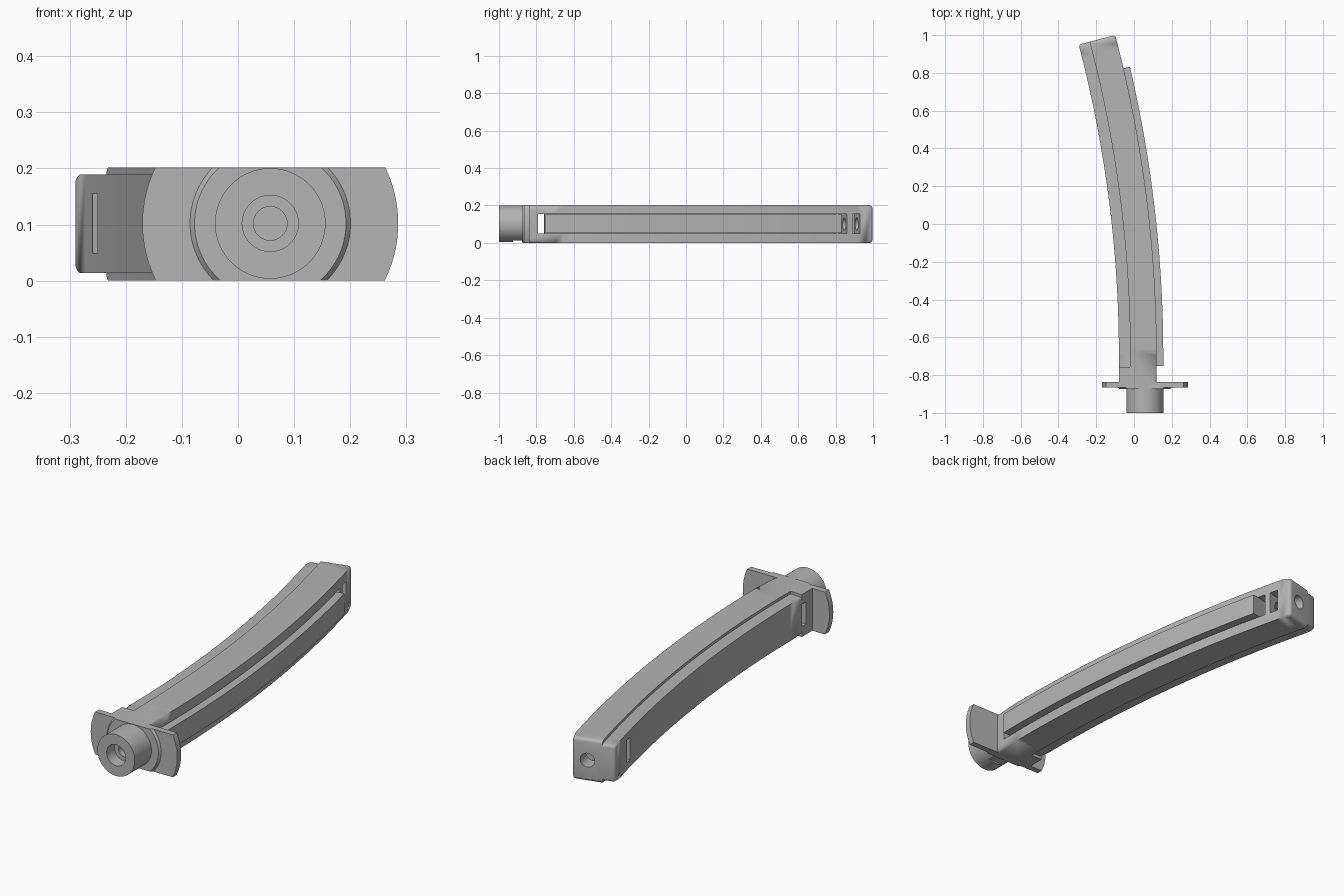
import bpy, bmesh
from math import sin, cos, pi
from mathutils import Vector, Matrix

cube = bpy.data.objects.get("Cube")
if cube:
    bpy.data.objects.remove(cube)

# Single matte grey
GREY = (0.46, 0.46, 0.46, 1)
grey = bpy.data.materials.new("matte_grey")
grey.use_nodes = True
grey.diffuse_color = GREY
grey.node_tree.nodes["Principled BSDF"].inputs["Base Color"].default_value = GREY

# The grip follows an arc: straight at the front, bending towards -x
CX, BEND_Y = -6.58, -0.70
R_IN, R_SPLIT, R_OUT = 6.50, 6.56, 6.70
END = 0.2566
HEIGHT = 0.202
MID = HEIGHT / 2


def on_arc(r, t, z):
    return Vector((CX + r * cos(t), BEND_Y + r * sin(t), z))


def finish(bm, name):
    bmesh.ops.recalc_face_normals(bm, faces=bm.faces)
    mesh = bpy.data.meshes.new(name)
    bm.to_mesh(mesh)
    bm.free()
    mesh.materials.append(grey)
    ob = bpy.data.objects.new(name, mesh)
    bpy.context.collection.objects.link(ob)
    return ob


def arc_bar(name, r0, r1, z0, z1, start_y=None, t0=0.0, t1=END,
            round_side=None, radius=0.0, round_end=True, steps=40):
    """Rectangular bar swept along the arc, optionally from a straight start."""
    bm = bmesh.new()
    corners = [(r0, z0), (r1, z0), (r1, z1), (r0, z1)]
    rings = []
    if start_y is not None:
        rings.append([bm.verts.new((CX + r, start_y, z)) for r, z in corners])
    if t1 is not None:
        for i in range(steps + 1):
            t = t0 + (t1 - t0) * i / steps
            rings.append([bm.verts.new(on_arc(r, t, z)) for r, z in corners])
    for a, b in zip(rings, rings[1:]):
        for k in range(4):
            j = (k + 1) % 4
            bm.faces.new((a[k], a[j], b[j], b[k]))
    bm.faces.new(rings[0])
    bm.faces.new(rings[-1])
    # Round the long edges of one side and the edges of the far end
    if round_side:
        ks = (1, 2) if round_side == "outer" else (0, 3)
        edges = [bm.edges.get((a[k], b[k])) for a, b in zip(rings, rings[1:]) for k in ks]
        if round_end:
            last = rings[-1]
            for k in range(4):
                j = (k + 1) % 4
                if k in ks or j in ks:
                    edges.append(bm.edges.get((last[k], last[j])))
        bmesh.ops.bevel(bm, geom=edges, offset=radius, segments=4,
                        profile=0.5, affect='EDGES')
    return finish(bm, name)


def box(name, lo, hi):
    bm = bmesh.new()
    bmesh.ops.create_cube(bm, size=1)
    lo, hi = Vector(lo), Vector(hi)
    for v in bm.verts:
        v.co = (lo + hi) / 2 + v.co * (hi - lo)
    return finish(bm, name)


def rod(name, a, b, radius):
    bm = bmesh.new()
    turn = (b - a).to_track_quat('Z', 'Y').to_matrix().to_4x4()
    bmesh.ops.create_cone(bm, cap_ends=True, segments=32, radius1=radius, radius2=radius,
                          depth=(b - a).length,
                          matrix=Matrix.Translation((a + b) / 2) @ turn)
    return finish(bm, name)


def lathe(name, profile, cx, cz, segments=96):
    """Closed (radius, y) profile turned about an axis along y."""
    bm = bmesh.new()
    rings = []
    for i in range(segments):
        a = 2 * pi * i / segments
        rings.append([bm.verts.new((cx + r * cos(a), y, cz + r * sin(a))) for r, y in profile])
    n = len(profile)
    for i in range(segments):
        a, b = rings[i], rings[(i + 1) % segments]
        for k in range(n):
            j = (k + 1) % n
            bm.faces.new((a[k], a[j], b[j], b[k]))
    return finish(bm, name)


def boolean(ob, cutters, mode='DIFFERENCE'):
    bpy.context.view_layer.objects.active = ob
    for c in cutters:
        c.hide_render = True
        mod = ob.modifiers.new("cut", 'BOOLEAN')
        mod.object, mod.operation, mod.solver = c, mode, 'EXACT'
        bpy.ops.object.modifier_apply(modifier=mod.name)


# Main shell, side cover and the full-depth neck beside the flange
body = arc_bar("grip_body", R_SPLIT, R_OUT, 0, HEIGHT, start_y=-0.85,
               round_side="outer", radius=0.016)
cover = arc_bar("side_cover", R_IN, R_SPLIT + 0.004, 0.014, HEIGHT - 0.013, start_y=-0.76,
                round_side="inner", radius=0.013)
neck = box("neck_block", (CX + R_IN, -0.85, 0), (CX + R_SPLIT, -0.757, HEIGHT))

# Raised strip lying in the channel
strip = arc_bar("raised_strip", 6.59, 6.735, 0.053, 0.152, start_y=-0.752, t1=0.2295)

# Cutters: channel, through slots at both ends, nut pocket and end bolt hole
Z0, Z1 = 0.049, 0.155
channel = arc_bar("channel_cutter", 6.6, 6.8, Z0, Z1, start_y=-0.79, t1=0.2352)
front_slot = box("front_slot_cutter", (-0.3, -0.79, Z0), (0.3, -0.757, Z1))
rear_slot = arc_bar("rear_slot_cutter", 6.4, 6.8, Z0, Z1, t0=0.2297, t1=0.2352, steps=1)
pocket = arc_bar("nut_pocket_cutter", 6.585, 6.8, Z0, Z1, t0=0.2396, t1=0.2457, steps=1)
bolt = rod("bolt_hole_cutter", on_arc(6.63, 0.2345, MID), on_arc(6.63, 0.27, MID), 0.033)
boolean(body, [channel, front_slot, rear_slot, pocket, bolt])
boolean(neck, [front_slot])
boolean(cover, [rear_slot])

# Flange, chamfered collar and bored spigot, trimmed to the grip height
flange = lathe("flange_and_spigot", [
    (0.03, -0.836), (0.03, -0.94), (0.05, -0.94), (0.05, -1.0),
    (0.0985, -1.0), (0.0985, -0.874), (0.135, -0.874), (0.143, -0.865),
    (0.228, -0.865), (0.228, -0.836)], 0.0575, MID + 0.001)
trim = box("flange_trim", (-1, -1.1, 0), (1, -0.5, HEIGHT))
relief = box("relief_cutter", (-1, -0.925, -0.1), (1, -0.876, 0.012))
boolean(flange, [trim], 'INTERSECT')
boolean(flange, [relief])

for helper in (channel, front_slot, rear_slot, pocket, bolt, trim, relief):
    bpy.data.objects.remove(helper)

# Smooth the curved surfaces, keep the real edges sharp
bpy.ops.object.select_all(action='DESELECT')
for ob in (body, cover, neck, strip, flange):
    ob.select_set(True)
bpy.context.view_layer.objects.active = body
bpy.ops.object.shade_smooth_by_angle(angle=0.52)
